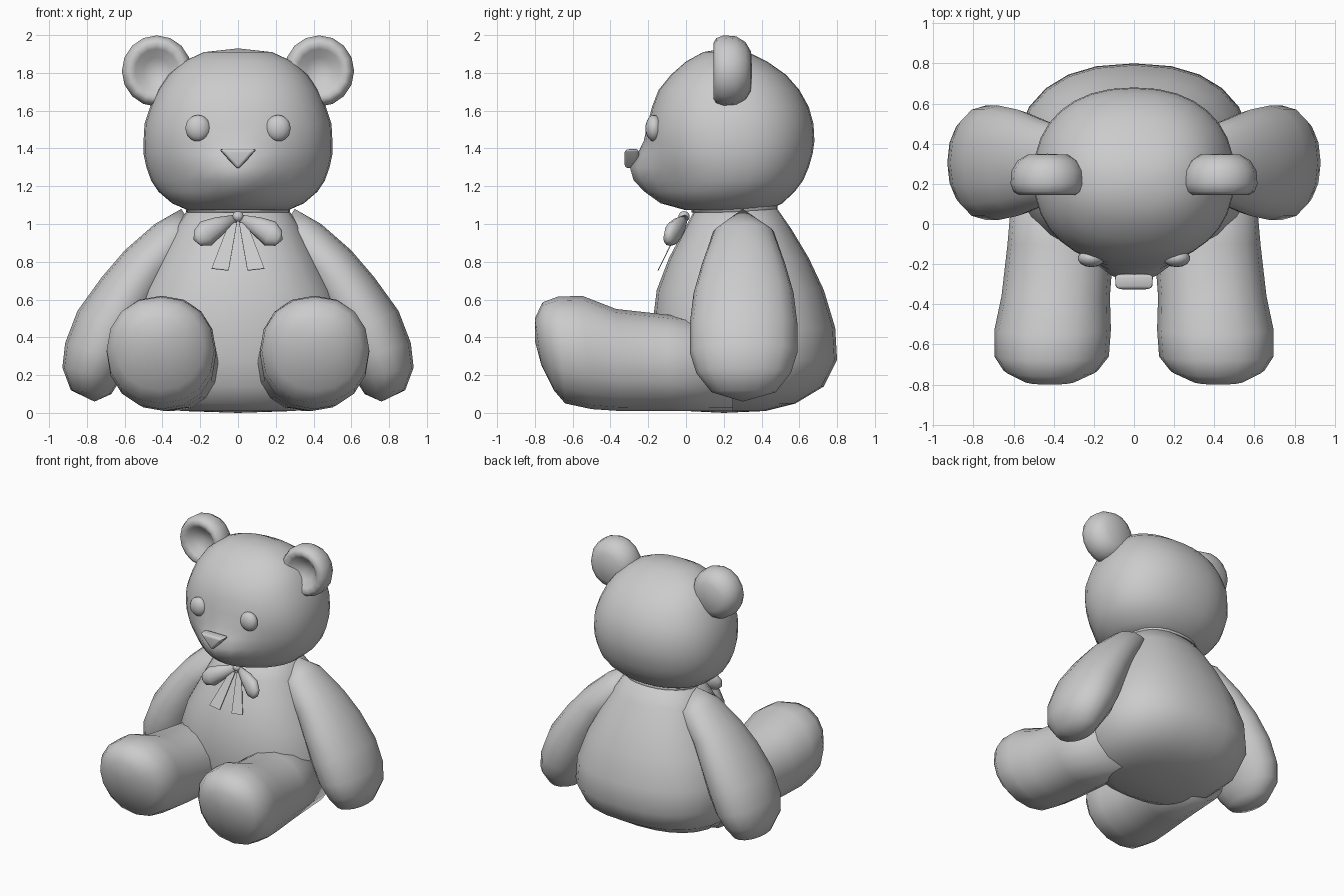
import bpy, bmesh, math
from mathutils import Vector

if "Cube" in bpy.data.objects:
    bpy.data.objects.remove(bpy.data.objects["Cube"])

def finish(bm, name, mirror=False, smooth=True):
    bmesh.ops.recalc_face_normals(bm, faces=bm.faces)
    me = bpy.data.meshes.new(name)
    bm.to_mesh(me)
    bm.free()
    for p in me.polygons:
        p.use_smooth = smooth
    ob = bpy.data.objects.new(name, me)
    bpy.context.collection.objects.link(ob)
    if mirror:
        ob.modifiers.new("mirror", 'MIRROR').use_clip = False
    return ob

def loft(name, rings, n=20, p=2.0, mirror=False, push=None):
    """Skin rings (centre, U, V); a ring with U = None is a closing tip."""
    bm = bmesh.new()
    sup = lambda v: math.copysign(abs(v) ** (2 / p), v)
    prev = None
    for i, (c, u, v) in enumerate(rings):
        c = Vector(c)
        if u is None:
            cur = [bm.verts.new(c)]
        else:
            cur = []
            for k in range(n):
                a = 2 * math.pi * k / n
                cur.append(bm.verts.new(c + Vector(u) * sup(math.cos(a)) + Vector(v) * sup(math.sin(a))))
            if i in (0, len(rings) - 1):
                bm.faces.new(cur)
        if prev:
            for k in range(n):
                j = (k + 1) % n
                if len(cur) == 1:
                    bm.faces.new((prev[k], prev[j], cur[0]))
                elif len(prev) == 1:
                    bm.faces.new((prev[0], cur[k], cur[j]))
                else:
                    bm.faces.new((prev[k], prev[j], cur[j], cur[k]))
        prev = cur
    if push:
        for vert in bm.verts:
            push(vert.co)
    return finish(bm, name, mirror)

def level(z, hx, yf, yb):
    """Horizontal ring from half width, front y and back y."""
    return ((0, (yf + yb) / 2, z), (hx, 0, 0), (0, (yb - yf) / 2, 0))

def ellipsoid(name, c, r, mirror=False):
    bm = bmesh.new()
    bmesh.ops.create_uvsphere(bm, u_segments=14, v_segments=10, radius=1)
    for v in bm.verts:
        v.co = Vector(c) + Vector((v.co.x * r[0], v.co.y * r[1], v.co.z * r[2]))
    return finish(bm, name, mirror)

# Body
body = [(.01, .30, .0, .42), (.05, .44, -.08, .58), (.14, .54, -.14, .73), (.28, .59, -.17, .80),
        (.45, .58, -.18, .79), (.65, .51, -.155, .73), (.82, .42, -.09, .65),
        (.97, .34, -.01, .56), (1.1, .25, .06, .47)]
loft("body", [((0, .2, 0), None, None)] + [level(*r) for r in body], 24, 2.35)

# Head with muzzle bulge
def muzzle(co):
    if co.y < .2:
        co.y -= .15 * math.exp(-(co.x / .21) ** 2 - ((co.z - 1.25) / .14) ** 2) * min(1, (.2 - co.y) / .2)

head = [(1.075, .27, .02, .44), (1.11, .35, -.08, .51), (1.17, .42, -.11, .575), (1.23, .46, -.13, .62),
        (1.30, .485, -.165, .65), (1.37, .50, -.185, .67), (1.44, .50, -.20, .68), (1.53, .495, -.20, .675),
        (1.62, .465, -.18, .65), (1.71, .425, -.145, .60), (1.79, .37, -.08, .53),
        (1.86, .29, .0, .43), (1.91, .18, .09, .33)]
loft("head", [((0, .2, 1.07), None, None)] + [level(*r) for r in head] + [((0, .21, 1.93), None, None)],
     32, 2.25, push=muzzle)

# Ears: turned dish, hollow at the front
ear = [(.10, .345), (.15, .315), (.18, .265), (.185, .2), (.17, .16), (.145, .145), (.115, .16), (.07, .20)]
loft("ears", [((.43, .35, 1.81), None, None)]
     + [((.43, y, 1.81), (r, 0, 0), (0, 0, r * 1.02)) for r, y in ear]
     + [((.43, .22, 1.81), None, None)], 16, mirror=True)

# Arms: outer x,z, inner x,z, half depth
arm = [(.44, 1.0, .20, .92, .16), (.60, .86, .35, .72, .22), (.72, .72, .44, .55, .265),
       (.85, .54, .50, .40, .285), (.915, .37, .56, .27, .285), (.93, .24, .62, .18, .25), (.885, .12, .67, .10, .17)]
rings = [((.30, .30, 1.08), None, None)]
for ox, oz, ix, iz, d in arm:
    rings.append((((ox + ix) / 2, .305, (oz + iz) / 2), ((ox - ix) / 2, 0, (oz - iz) / 2), (0, d, 0)))
rings.append(((.76, .30, .06), None, None))
loft("arms", rings, 16, 2.1, True)

# Legs: top y,z, bottom y,z, centre x, half width
leg = [(.25, .48, .25, .01, .34, .26), (-.1, .52, -.1, .01, .365, .265), (-.37, .55, -.35, .01, .39, .27),
       (-.55, .62, -.5, .02, .405, .29), (-.68, .615, -.64, .05, .41, .285),
       (-.76, .585, -.70, .12, .415, .235), (-.80, .50, -.765, .25, .42, .13)]
rings = []
for ty, tz, by, bz, cx, hx in leg:
    rings.append(((cx, (ty + by) / 2, (tz + bz) / 2), (hx, 0, 0), (0, (ty - by) / 2, (tz - bz) / 2)))
rings.append(((.42, -.80, .38), None, None))
loft("legs", rings, 16, 2.15, True)

# Eyes and nose
ellipsoid("eyes", (.212, -.17, 1.507), (.068, .045, .07), True)
nose = loft("nose", [((0, -.25, 1.36), (0, 0, -.075), (.12, 0, 0)),
                     ((0, -.325, 1.36), (0, 0, -.07), (.11, 0, 0))], 3)
bev = nose.modifiers.new("round", 'BEVEL')
bev.width, bev.segments = .016, 3

# Neck ribbon, bow loops, knot and tails
loft("neck_ribbon", [level(z, .275, .03, .485) for z in (1.06, 1.11)], 24, 2.3)
bow = [(.015, -.005, 1.03, .02, .015), (.10, -.04, .99, .05, .04), (.17, -.07, .95, .07, .045), (.215, -.09, .925, .045, .03)]
loft("bow_loops", [((x, y, z), (.4 * h, 0, .9 * h), (.1 * t, t, 0)) for x, y, z, h, t in bow]
     + [((.235, -.095, .915), None, None)], 12, mirror=True)
ellipsoid("bow_knot", (0, -.01, 1.04), (.03, .03, .028))
bm = bmesh.new()
bm.faces.new([bm.verts.new(c) for c in ((.005, -.025, 1.01), (.05, -.03, 1.0), (.14, -.145, .765), (.05, -.15, .755))])
tails = finish(bm, "bow_tails", True, False)
tails.modifiers.new("thickness", 'SOLIDIFY').thickness = .005
